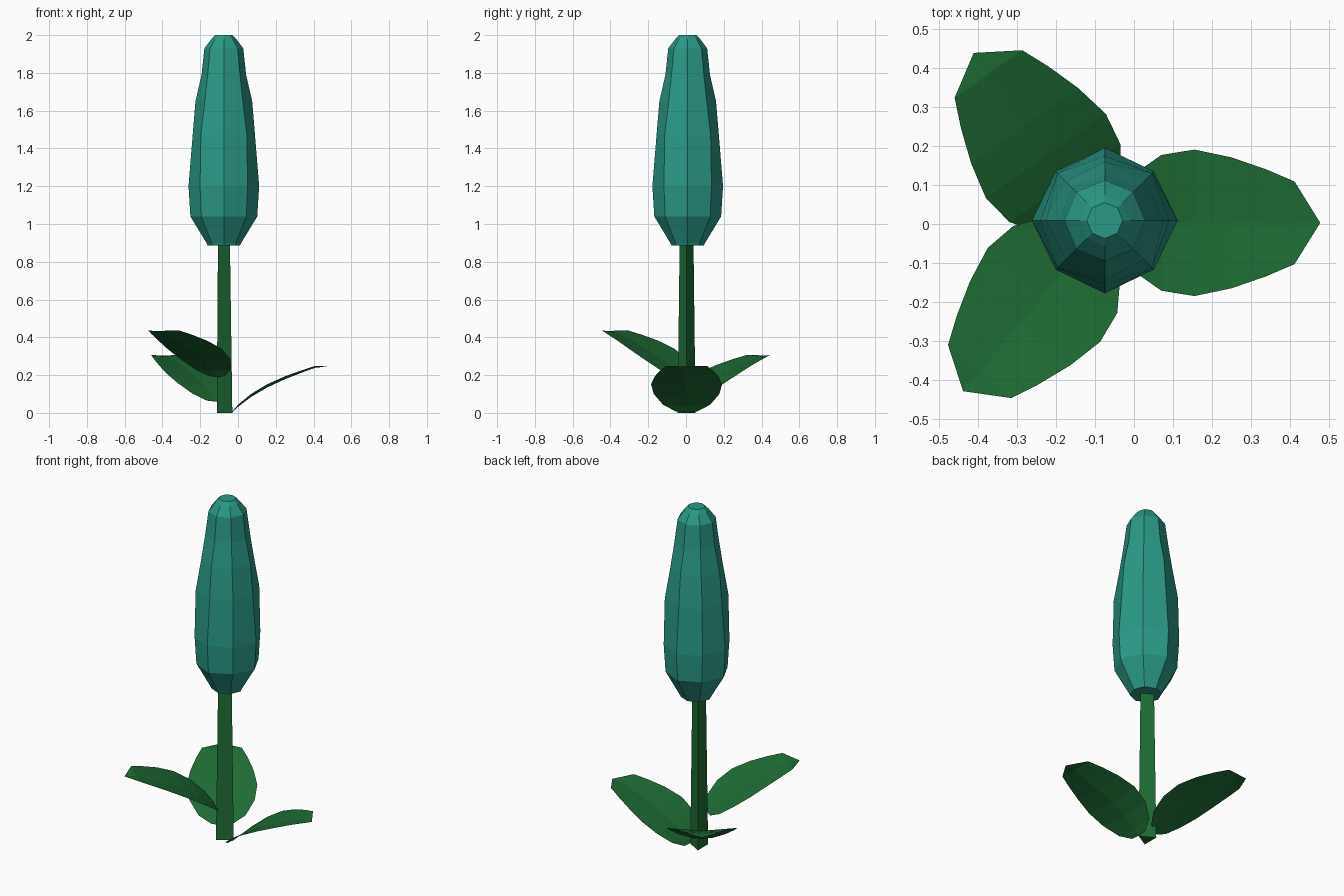
import bpy
from math import cos, sin, radians, tau

if "Cube" in bpy.data.objects:
    bpy.data.objects.remove(bpy.data.objects["Cube"])


def material(name, rgb):
    m = bpy.data.materials.new(name)
    m.diffuse_color = (*rgb, 1)
    m.use_nodes = True
    m.node_tree.nodes["Principled BSDF"].inputs["Base Color"].default_value = m.diffuse_color
    return m


GREEN = material("leaf_green", (0.013, 0.15, 0.034))
TEAL = material("bud_teal", (0.023, 0.32, 0.24))


def mesh_object(name, verts, faces, mat):
    me = bpy.data.meshes.new(name)
    me.from_pydata(verts, [], faces)
    me.materials.append(mat)
    ob = bpy.data.objects.new(name, me)
    bpy.context.collection.objects.link(ob)
    return ob


def loft(name, rings, sides, centre, mat):
    """Stack of capped rings; each ring is (z, radius, radius of odd corners)."""
    verts, faces = [], []
    for z, even, odd in rings:
        for i in range(sides):
            r = odd if i % 2 and sides % 2 == 0 else even
            a = tau * i / sides
            verts.append((centre[0] + r * cos(a), centre[1] + r * sin(a), z))
    for k in range(len(rings) - 1):
        for i in range(sides):
            j = (i + 1) % sides
            a, b = k * sides, (k + 1) * sides
            faces.append((a + i, a + j, b + j, b + i))
    faces.append(tuple(reversed(range(sides))))
    faces.append(tuple(range(len(verts) - sides, len(verts))))
    return mesh_object(name, verts, faces, mat)


# Tapered three-sided stem
loft("stem", [(0, .055, .055), (.92, .042, .042)], 3, (-.085, .003), GREEN)

# Eight-sided flower bud
loft("flower_bud", [
    (.885, .085, .085), (.90, .092, .092), (1.04, .177, .168),
    (1.20, .187, .178), (1.47, .165, .172), (1.65, .150, .142),
    (1.79, .118, .121), (1.93, .103, .103), (1.98, .065, .065),
    (2.0, .046, .046)], 8, (-.075, .009), TEAL)

# Leaf stations: distance from base, half width, midrib height
LEAF = [(0, .055, .002), (.03, .125, .032), (.10, .174, .085),
        (.185, .188, .135), (.28, .168, .179), (.37, .137, .214),
        (.442, .106, .240)]


def leaf(name, base, angle):
    c, s = cos(radians(angle)), sin(radians(angle))

    def place(u, v, z):
        return (base[0] + u * c - v * s, base[1] + u * s + v * c, base[2] + z)

    verts, faces = [], []
    for u, w, z in LEAF:
        rim = z + .09 * w
        verts += [place(u, -w, rim), place(u, 0, z), place(u, w, rim)]
    for k in range(len(LEAF) - 1):
        a = 3 * k
        faces += [(a, a + 3, a + 4, a + 1), (a + 1, a + 4, a + 5, a + 2)]
    # Pointed tip
    verts.append(place(.508, 0, .245))
    t = len(verts) - 1
    faces += [(t - 3, t, t - 2), (t - 2, t, t - 1)]
    return mesh_object(name, verts, faces, GREEN)


# Three leaves climbing around the stem
leaf("leaf_low", (-.03, .003, 0), 0)
leaf("leaf_middle", (-.12, .023, .058), 125)
leaf("leaf_high", (-.112, -.04, .188), 230)
